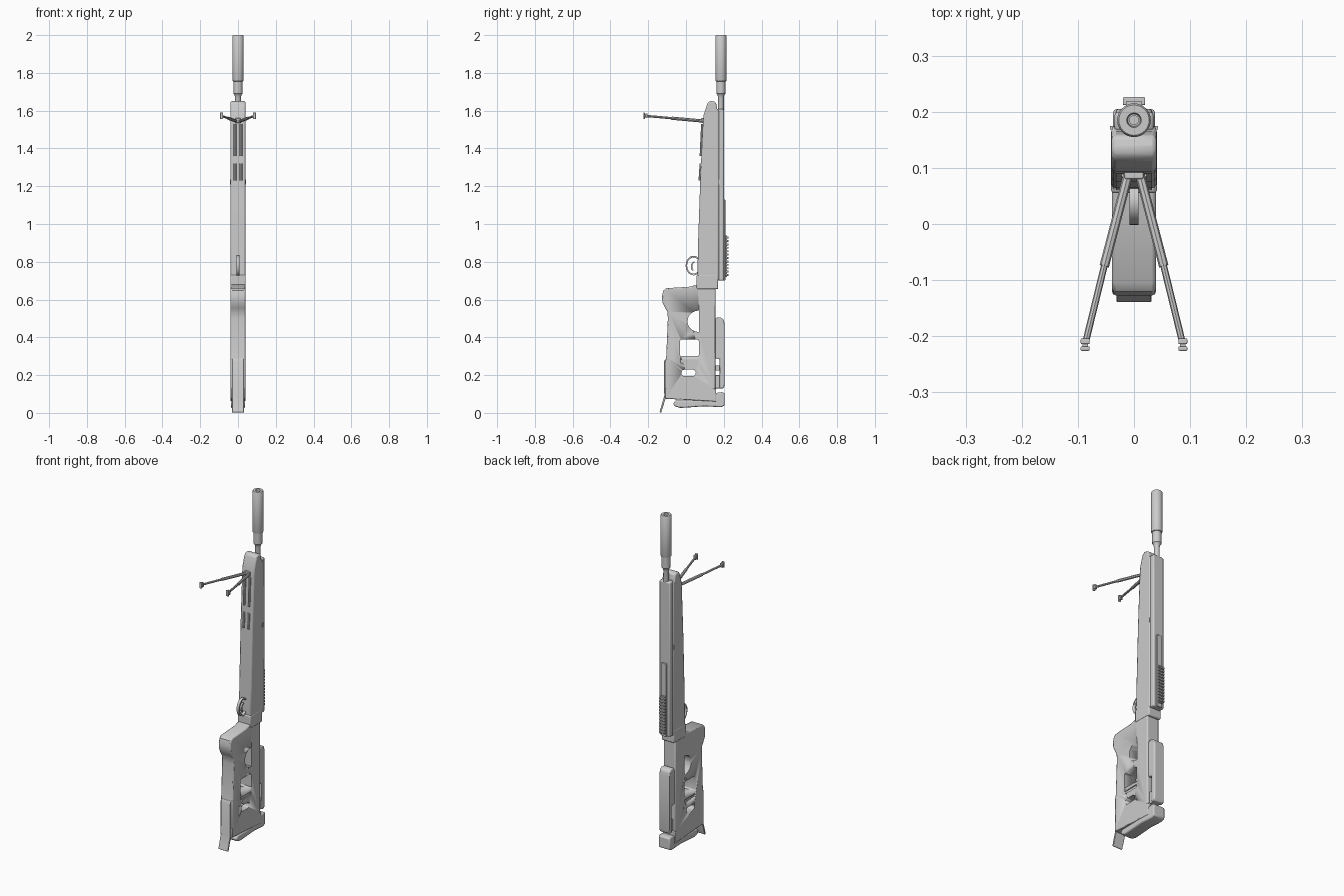
import bpy, bmesh, math
from mathutils import Vector

cube = bpy.data.objects.get("Cube")
if cube:
    bpy.data.objects.remove(cube)

grey = bpy.data.materials.new("plain grey")
grey.use_nodes = True
grey.diffuse_color = (0.6, 0.6, 0.6, 1)
grey.node_tree.nodes["Principled BSDF"].inputs["Base Color"].default_value = (0.6, 0.6, 0.6, 1)


def finish(name, bm, bevel=0, smooth=True):
    bmesh.ops.recalc_face_normals(bm, faces=bm.faces)
    mesh = bpy.data.meshes.new(name)
    bm.to_mesh(mesh)
    bm.free()
    ob = bpy.data.objects.new(name, mesh)
    bpy.context.collection.objects.link(ob)
    mesh.materials.append(grey)
    if bevel:
        mod = ob.modifiers.new("bevel", 'BEVEL')
        mod.width, mod.segments, mod.limit_method = bevel, 2, 'ANGLE'
        mod.angle_limit = math.radians(40)
    if smooth:
        bpy.ops.object.select_all(action='DESELECT')
        ob.select_set(True)
        bpy.context.view_layer.objects.active = ob
        bpy.ops.object.shade_smooth_by_angle(angle=math.radians(35))
    return ob


def prism(name, pts, half, bevel=0, x=0, smooth=True):
    """Side outline in (y, z), extruded across x."""
    bm = bmesh.new()
    face = bm.faces.new([bm.verts.new((x - half, y, z)) for y, z in pts])
    out = bmesh.ops.extrude_face_region(bm, geom=[face])["geom"]
    bmesh.ops.translate(bm, vec=(2 * half, 0, 0),
                        verts=[v for v in out if isinstance(v, bmesh.types.BMVert)])
    return finish(name, bm, bevel, smooth)


def box(name, y0, y1, z0, z1, half, bevel=0, x=0):
    return prism(name, [(y0, z0), (y1, z0), (y1, z1), (y0, z1)], half, bevel, x)


def lathe(name, rings, y, sides=32):
    """Revolve (radius, z) rings around an upright axis."""
    bm = bmesh.new()
    loops = []
    for r, z in rings:
        loops.append([bm.verts.new((r * math.cos(2 * math.pi * i / sides),
                                    y + r * math.sin(2 * math.pi * i / sides), z))
                      for i in range(sides)])
    for a, b in zip(loops, loops[1:]):
        for i in range(sides):
            j = (i + 1) % sides
            bm.faces.new((a[i], a[j], b[j], b[i]))
    bm.faces.new(loops[0])
    bm.faces.new(loops[-1])
    return finish(name, bm)


def rod(name, a, b, r, sides=8):
    a, b = Vector(a), Vector(b)
    bm = bmesh.new()
    bmesh.ops.create_cone(bm, cap_ends=True, segments=sides, radius1=r, radius2=r,
                          depth=(b - a).length)
    bm.transform((b - a).to_track_quat('Z', 'Y').to_matrix().to_4x4())
    bmesh.ops.translate(bm, vec=(a + b) / 2, verts=bm.verts)
    return finish(name, bm)


def arc(cy, cz, ry, rz, start, end, n=12):
    return [(cy + ry * math.cos(math.radians(start + (end - start) * i / n)),
             cz + rz * math.sin(math.radians(start + (end - start) * i / n)))
            for i in range(n + 1)]


def cut(target, cutter):
    mod = target.modifiers.new("hole", 'BOOLEAN')
    mod.operation, mod.solver, mod.object = 'DIFFERENCE', 'EXACT', cutter
    cutter.hide_render = True
    cutter.hide_set(True)


# Barrel and muzzle tube
BY = 0.185
lathe("barrel", [(0.015, 1.55), (0.015, 1.67), (0.019, 1.685), (0.024, 1.69),
                 (0.024, 1.755), (0.028, 1.757), (0.03, 1.762), (0.03, 1.995),
                 (0.027, 2), (0.013, 2), (0.011, 1.99), (0.008, 1.99), (0.008, 1.9)], BY)

# Forestock, receiver and top rail
prism("forestock", [(0.06, 0.7), (0.064, 0.9), (0.076, 1.25), (0.09, 1.54), (0.094, 1.58),
                    (0.107, 1.62), (0.115, 1.643), (0.132, 1.652), (0.158, 1.645),
                    (0.165, 1.61), (0.176, 1.6), (0.176, 0.7)], 0.04, 0.008)
box("receiver", 0.165, 0.2, 0.7, 1.61, 0.035, 0.007)
box("rail_base", 0.195, 0.208, 0.7, 1.13, 0.017, 0.003)
box("rail_neck", 0.2, 0.218, 0.72, 0.94, 0.014)
for i in range(12):
    z = 0.725 + i * 0.018
    box("rail_tooth", 0.212, 0.226, z, z + 0.01, 0.02, 0.002)
for s in (-1, 1):
    box("side_catch", 0.168, 0.175, 1.21, 1.235, 0.003, x=s * 0.04)
    # Folded struts along the forestock front
    rod("upper_strut", (s * 0.016, 0.087, 1.53), (s * 0.016, 0.079, 1.36), 0.007)
    rod("lower_strut", (s * 0.016, 0.079, 1.32), (s * 0.016, 0.073, 1.23), 0.007)

# Collar, trigger and guard
box("collar", 0.055, 0.17, 0.655, 0.73, 0.041, 0.006)
guard = prism("trigger_guard", arc(0.04, 0.78, 0.042, 0.052, 0, 345, 23), 0.008)
cut(guard, prism("guard_cutter", arc(0.04, 0.78, 0.034, 0.043, 0, 345, 23), 0.03))
prism("trigger", arc(0.055, 0.775, 0.03, 0.03, 110, 230, 8)
      + arc(0.055, 0.775, 0.022, 0.024, 230, 110, 8), 0.005)

# Stock with cut-outs
stock = prism("stock", [(-0.11, 0.075), (0.155, 0.125), (0.155, 0.68), (0.06, 0.68),
                        (0.02, 0.668), (-0.105, 0.66), (-0.12, 0.648), (-0.127, 0.62),
                        (-0.125, 0.585), (-0.11, 0.555), (-0.098, 0.535), (-0.096, 0.5),
                        (-0.105, 0.29), (-0.11, 0.27)], 0.039, 0.006)
cut(stock, prism("thumb_cutter", arc(0.07, 0.485, 0.062, 0.057, 90, 270), 0.1))
cut(stock, box("window_cutter", -0.032, 0.068, 0.3, 0.388, 0.1, 0.008))
cut(stock, prism("oval_cutter", arc(-0.008, 0.212, 0.017, 0.017, 90, 270, 8)
                 + arc(0.035, 0.212, 0.017, 0.017, -90, 90, 8), 0.1))
for s in (-1, 1):
    cut(stock, box("groove_cutter", -0.028, 0.065, 0.264, 0.281, 0.008, 0, s * 0.04))

# Cheek rest on posts
prism("cheek_rest", [(0.178, 0.13), (0.2, 0.13), (0.205, 0.15), (0.205, 0.47),
                     (0.198, 0.495), (0.182, 0.505), (0.16, 0.505), (0.15, 0.49),
                     (0.15, 0.29), (0.178, 0.285)], 0.033, 0.006)
box("cheek_post", 0.14, 0.185, 0.225, 0.25, 0.012)
box("cheek_foot", 0.14, 0.185, 0.13, 0.2, 0.025, 0.003)

# Butt plate, pad and hinged flap
prism("butt_plate", [(-0.11, 0.075), (0.16, 0.06), (0.16, 0.13), (-0.11, 0.13)], 0.039, 0.004)
prism("butt_pad", [(-0.06, 0.035), (-0.03, 0.026), (0.1, 0.035), (0.185, 0.03), (0.205, 0.04),
                   (0.205, 0.105), (0.19, 0.11), (0.155, 0.105), (0.15, 0.066),
                   (-0.055, 0.066), (-0.068, 0.05)], 0.037, 0.006)
prism("butt_flap", [(-0.108, 0.29), (-0.117, 0.27), (-0.115, 0.09), (-0.14, 0.004),
                    (-0.132, 0), (-0.104, 0.09)], 0.031, 0.002)

# Bipod
box("bipod_hinge", 0.08, 0.1, 1.535, 1.56, 0.017, 0.003)
for s in (-1, 1):
    top, knee, foot = [Vector((s * x, y, z)) for x, y, z in
                       ((0.01, 0.09, 1.545), (0.053, -0.075, 1.56), (0.086, -0.21, 1.572))]
    rod("bipod_upper_leg", top, knee, 0.0085)
    rod("bipod_lower_leg", knee, foot, 0.006)
    box("bipod_ankle", -0.214, -0.204, 1.56, 1.585, 0.008, 0.002, s * 0.087)
    box("bipod_foot_neck", -0.22, -0.21, 1.566, 1.579, 0.005, 0, s * 0.087)
    box("bipod_foot", -0.226, -0.218, 1.555, 1.59, 0.008, 0.002, s * 0.087)
